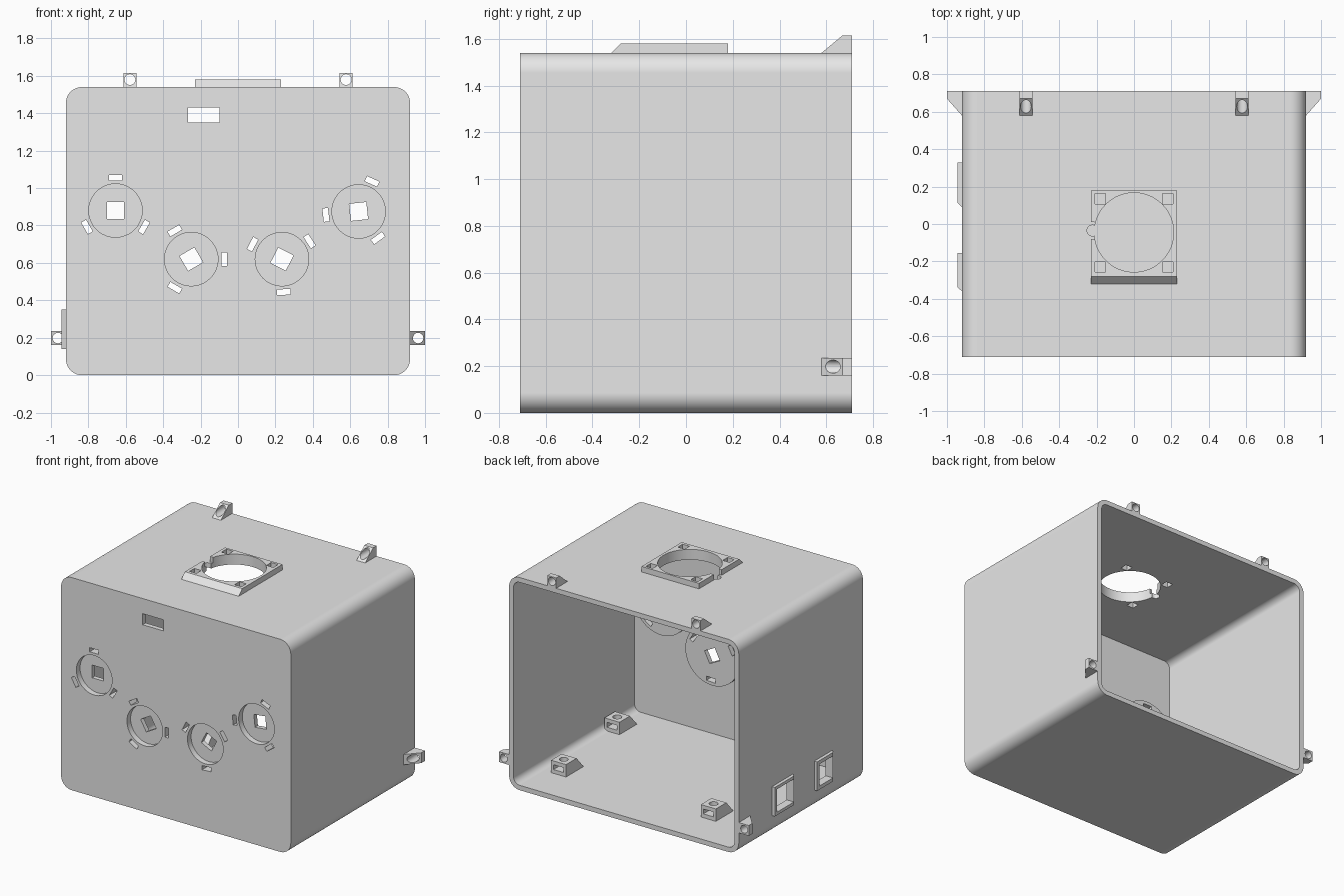
import bpy, bmesh, math
from math import cos, sin, pi, radians

if "Cube" in bpy.data.objects:
    bpy.data.objects.remove(bpy.data.objects["Cube"], do_unlink=True)

# Material
grey = bpy.data.materials.new("light grey plastic")
grey.use_nodes = True
grey.diffuse_color = (0.8, 0.8, 0.8, 1)
for node in grey.node_tree.nodes:
    if node.type == 'BSDF_PRINCIPLED':
        node.inputs["Base Color"].default_value = (0.8, 0.8, 0.8, 1)

AXES = {'x': lambda u, v, w: (w, u, v),
        'y': lambda u, v, w: (u, w, v),
        'z': lambda u, v, w: (u, v, w)}
cutters = []


def prism(name, points, axis, lo, hi):
    """Extrude a flat outline along one axis from lo to hi."""
    bm = bmesh.new()
    low, high = [[bm.verts.new(AXES[axis](u, v, w)) for u, v in points] for w in (lo, hi)]
    bm.faces.new(low)
    bm.faces.new(high)
    n = len(points)
    for i in range(n):
        j = (i + 1) % n
        bm.faces.new((low[i], low[j], high[j], high[i]))
    bmesh.ops.recalc_face_normals(bm, faces=bm.faces)
    mesh = bpy.data.meshes.new(name)
    bm.to_mesh(mesh)
    bm.free()
    mesh.materials.append(grey)
    obj = bpy.data.objects.new(name, mesh)
    bpy.context.scene.collection.objects.link(obj)
    return obj


def tool(points, axis, lo, hi):
    obj = prism("cutter", points, axis, lo, hi)
    obj.hide_render = True
    cutters.append(obj)
    return obj


def combine(target, other, operation='DIFFERENCE'):
    mod = target.modifiers.new("combine", 'BOOLEAN')
    mod.operation = operation
    mod.solver = 'EXACT'
    mod.object = other
    bpy.context.view_layer.objects.active = target
    bpy.ops.object.modifier_apply(modifier=mod.name)


def rect(cx, cy, w, h, turn=0.0):
    c, s = cos(turn), sin(turn)
    corners = [(-w / 2, -h / 2), (w / 2, -h / 2), (w / 2, h / 2), (-w / 2, h / 2)]
    return [(cx + a * c - b * s, cy + a * s + b * c) for a, b in corners]


def circle(cx, cy, r, n=48):
    return [(cx + r * cos(2 * pi * i / n), cy + r * sin(2 * pi * i / n)) for i in range(n)]


def rounded(cx, cy, w, h, r, n=12):
    pts = []
    for k, (sx, sy) in enumerate([(1, 1), (-1, 1), (-1, -1), (1, -1)]):
        for i in range(n + 1):
            a = pi / 2 * (k + i / n)
            pts.append((cx + sx * (w / 2 - r) + r * cos(a), cy + sy * (h / 2 - r) + r * sin(a)))
    return pts


# Case: rounded box, open at the back
W, H, FRONT, BACK, WALL = 1.84, 1.54, -0.71, 0.71, 0.035
case = prism("case", rounded(0, H / 2, W, H, 0.085), 'y', FRONT, BACK)
combine(case, tool(rounded(0, H / 2, W - 2 * WALL, H - 2 * WALL, 0.05), 'y', FRONT + WALL, 1))

# Dial seats: inner boss, round recess, square hole and three slots
for x, z, turn in [(-0.655, 0.88, 0), (-0.25, 0.62, 30), (0.235, 0.62, 63), (0.645, 0.875, 96)]:
    turn = radians(turn)
    combine(case, tool(circle(x, z, 0.215), 'y', FRONT + 0.02, FRONT + 0.075), 'UNION')
    combine(case, tool(circle(x, z, 0.143), 'y', -1, FRONT + 0.042))
    combine(case, tool(rect(x, z, 0.092, 0.092, turn), 'y', -1, -0.5))
    for k in range(3):
        a = turn + pi / 2 + k * 2 * pi / 3
        slot = rect(x + 0.176 * cos(a), z + 0.176 * sin(a), 0.03, 0.072, a)
        combine(case, tool(slot, 'y', -1, -0.5))

# Display window
combine(case, tool(rect(-0.183, 1.39, 0.17, 0.08), 'y', -1, -0.5))

# Vent plate on the roof with a sloped front edge
plate = prism("vent_plate", [(-0.32, H), (-0.28, 1.58), (0.18, 1.58), (0.18, H)], 'x', -0.23, 0.23)
combine(plate, tool(circle(-0.222, -0.035, 0.046, 32), 'z', 1.5, 1.7))
vent = [tool(circle(0, -0.045, 0.212, 64), 'z', 1.4, 1.7),
        tool(circle(-0.222, -0.035, 0.029, 24), 'z', 1.4, 1.7)]
for x in (-0.18, 0.18):
    for y in (-0.23, 0.135):
        vent.append(tool(rect(x, y, 0.055, 0.055), 'z', 1.4, 1.7))
for cutter in vent:
    combine(case, cutter)
    combine(plate, cutter)

# Port frames on the side wall
for name, y0, y1, rim in [("wide_port_frame", 0.09, 0.33, 0.022), ("narrow_port_frame", -0.36, -0.155, 0.026)]:
    outline = [(-0.92, y0), (-0.943, y0 + 0.022), (-0.943, y1), (-0.92, y1)]
    frame = prism(name, outline, 'z', 0.14, 0.35)
    port = tool(rect((y0 + y1) / 2, 0.245, y1 - y0 - 2 * rim, 0.21 - 2 * rim), 'x', -1.2, -0.8)
    combine(frame, port)
    combine(case, port)

# Screw lugs along the open edge
for side, s in (("left", 1), ("right", -1)):
    x = 0.578 * s
    lug = prism(side + "_top_lug", [(0.58, H), (0.67, 1.615), (BACK, 1.615), (BACK, H)],
                'x', x - 0.035, x + 0.035)
    combine(lug, tool(circle(x, 1.58, 0.029, 24), 'y', 0.5, 0.8))
    lug = prism(side + "_side_lug", [(0.92 * s, 0.58), (s, 0.67), (s, BACK), (0.92 * s, BACK)],
                'z', 0.16, 0.235)
    combine(lug, tool(circle(0.963 * s, 0.198, 0.028, 24), 'y', 0.5, 0.8))

# Board standoffs on the floor: ramped block, screw hole and nut slot
TOP = WALL + 0.09
for i, (x, y) in enumerate([(-0.48, 0.37), (-0.5, -0.38), (0.72, 0.37), (0.81, -0.37)]):
    block = prism(f"standoff_{i + 1}", [(y + 0.06, WALL), (y + 0.06, TOP), (y - 0.06, TOP), (y - 0.14, WALL)],
                  'x', x - 0.06, x + 0.06)
    combine(block, tool(rect(x, WALL + 0.045, 0.08, 0.035), 'y', y - 0.04, y + 0.1))
    combine(block, tool(circle(x, y, 0.03, 24), 'z', WALL + 0.04, 0.3))

for cutter in cutters:
    bpy.data.objects.remove(cutter, do_unlink=True)

# Smooth the curved walls, keep flat faces crisp
bpy.ops.object.select_all(action='DESELECT')
for obj in bpy.context.scene.objects:
    if obj.type == 'MESH':
        obj.select_set(True)
bpy.context.view_layer.objects.active = case
bpy.ops.object.shade_smooth_by_angle(angle=radians(30))
weights = case.modifiers.new("even_shading", 'WEIGHTED_NORMAL')
weights.keep_sharp = True
